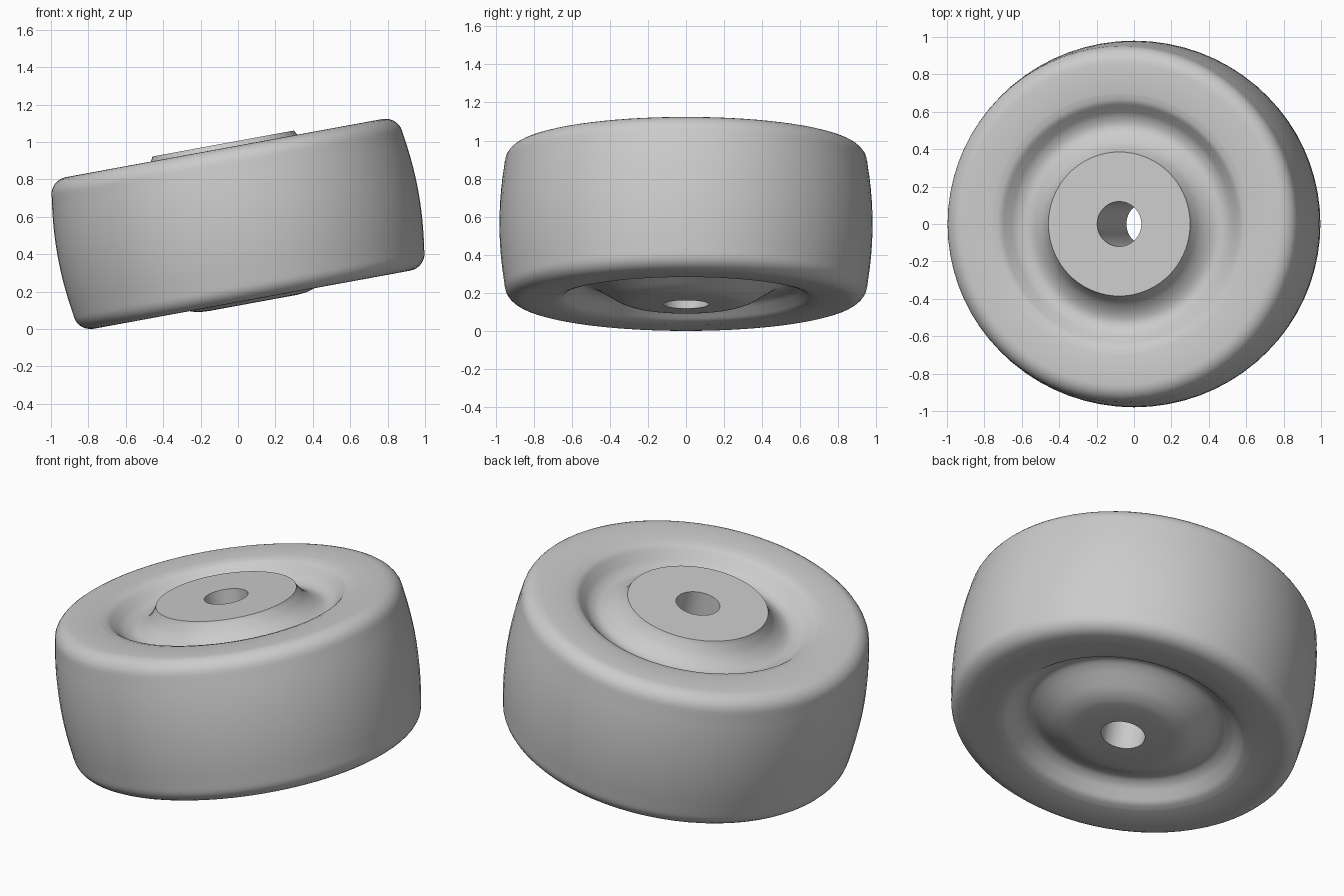
import bpy, bmesh, math
from mathutils import Matrix, Vector

cube = bpy.data.objects.get("Cube")
if cube:
    bpy.data.objects.remove(cube, do_unlink=True)

SEGMENTS = 72
TILT = math.radians(-10.4)
CENTRE = Vector((0, 0, 0.562))

grey = bpy.data.materials.new("plain_grey")
grey.use_nodes = True
grey.diffuse_color = (0.6, 0.6, 0.6, 1)
grey.node_tree.nodes["Principled BSDF"].inputs["Base Color"].default_value = (0.6, 0.6, 0.6, 1)


def smooth_path(points, steps=4):
    """Catmull-Rom curve through (radius, height) points."""
    pts = [Vector(p) for p in points]
    pts = [2 * pts[0] - pts[1]] + pts + [2 * pts[-1] - pts[-2]]
    out = []
    for a, b, c, d in zip(pts, pts[1:], pts[2:], pts[3:]):
        for i in range(steps):
            t = i / steps
            out.append(0.5 * (2 * b + (c - a) * t + (2 * a - 5 * b + 4 * c - d) * t ** 2
                              + (3 * b - a - 3 * c + d) * t ** 3))
    return out + [pts[-2]]


def shoulder(side):
    """Rounded corner from the side face out to the tread."""
    arc = [math.radians(a) for a in range(90, 5, -12)]
    return [Vector((0.86 + 0.093 * math.cos(a), side * (0.322 + 0.09 * math.sin(a)))) for a in arc]


def lathe(name, profile):
    """Spin a closed profile around the tilted axle."""
    bm = bmesh.new()
    rings = []
    for r, h in profile:
        rings.append([bm.verts.new((r * math.cos(2 * math.pi * i / SEGMENTS),
                                    r * math.sin(2 * math.pi * i / SEGMENTS), h))
                      for i in range(SEGMENTS)])
    for low, high in zip(rings, rings[1:] + rings[:1]):
        for i in range(SEGMENTS):
            j = (i + 1) % SEGMENTS
            bm.faces.new((low[i], low[j], high[j], high[i]))
    bmesh.ops.recalc_face_normals(bm, faces=bm.faces)
    bm.transform(Matrix.Translation(CENTRE) @ Matrix.Rotation(TILT, 4, 'Y'))
    mesh = bpy.data.meshes.new(name)
    bm.to_mesh(mesh)
    bm.free()
    mesh.materials.append(grey)
    obj = bpy.data.objects.new(name, mesh)
    bpy.context.collection.objects.link(obj)
    bpy.ops.object.select_all(action='DESELECT')
    obj.select_set(True)
    bpy.context.view_layer.objects.active = obj
    bpy.ops.object.shade_smooth_by_angle(angle=math.radians(35))
    return obj


# Upper face: flat hub cap with a crisp rim, flared wall, rounded groove
groove = [(0.53, 0.315), (0.58, 0.332), (0.62, 0.367), (0.655, 0.398), (0.70, 0.412)]
upper = smooth_path([(0.385, 0.437), (0.397, 0.413), (0.43, 0.367), (0.48, 0.329)] + groove)

# Lower face: softly domed hub running into the same groove
lower = smooth_path([(0.24, -0.43), (0.30, -0.424), (0.36, -0.403), (0.42, -0.367), (0.48, -0.331)]
                    + [(r, -h) for r, h in groove])

# Slightly crowned tread
tread = [Vector((0.955 + 0.025 * (1 - (h / 0.31) ** 2), h))
         for h in (0.31 - 0.062 * i for i in range(11))]

# Axle hole closes the profile on the inside
profile = ([Vector((0.12, 0.437))] + upper + shoulder(1) + tread
           + shoulder(-1)[::-1] + lower[::-1] + [Vector((0.12, -0.43))])
lathe("wheel", profile)
